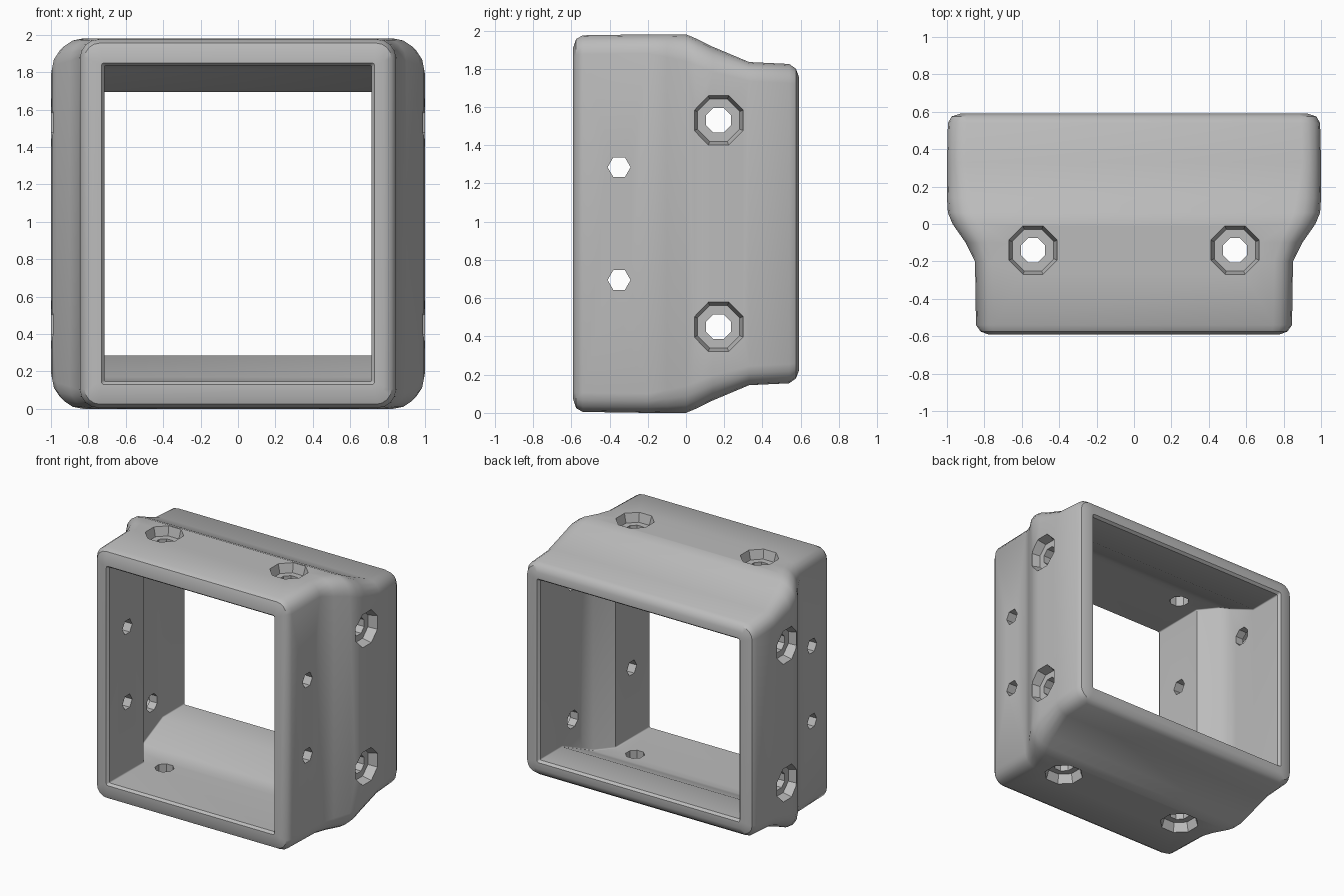
import bpy, bmesh, math
from mathutils import Matrix

cube = bpy.data.objects.get("Cube")
if cube:
    bpy.data.objects.remove(cube)

MID = 0.99  # height of the sleeve axis

grey = bpy.data.materials.new("plain grey")
grey.diffuse_color = (0.5, 0.5, 0.5, 1)
grey.use_nodes = True
grey.node_tree.nodes["Principled BSDF"].inputs["Base Color"].default_value = (0.5, 0.5, 0.5, 1)


def rounded_ring(bm, y, hx, hz, r, steps=4):
    """Rounded rectangle of vertices across the sleeve axis."""
    ring = []
    for i, (sx, sz) in enumerate(((1, 1), (-1, 1), (-1, -1), (1, -1))):
        for k in range(steps + 1):
            a = math.pi / 2 * (i + k / steps)
            x = sx * (hx - r) + r * math.cos(a)
            z = sz * (hz - r) + r * math.sin(a)
            ring.append(bm.verts.new((x, y, MID + z)))
    return ring


def new_object(name, bm):
    bmesh.ops.recalc_face_normals(bm, faces=bm.faces)
    mesh = bpy.data.meshes.new(name)
    bm.to_mesh(mesh)
    bm.free()
    obj = bpy.data.objects.new(name, mesh)
    bpy.context.collection.objects.link(obj)
    mesh.materials.append(grey)
    return obj


# Sleeve wall: y, half width, half height, corner radius
outer = [
    (-0.59, 0.78, 0.92, 0.05), (-0.575, 0.82, 0.965, 0.08), (-0.54, 0.845, 0.985, 0.1),
    (-0.2, 0.85, 0.99, 0.1), (-0.1, 0.9, 0.99, 0.12), (0, 0.97, 0.99, 0.14),
    (0.06, 0.995, 0.965, 0.14), (0.14, 1, 0.925, 0.13), (0.33, 1, 0.845, 0.1),
    (0.54, 0.995, 0.835, 0.1), (0.575, 0.975, 0.81, 0.08), (0.59, 0.93, 0.77, 0.05),
]
inner = [
    (0.59, 0.88, 0.72, 0.015), (0.57, 0.865, 0.705, 0.01), (0.3, 0.865, 0.705, 0.01),
    (0.05, 0.865, 0.82, 0.01), (-0.02, 0.82, 0.845, 0.01), (-0.15, 0.715, 0.845, 0.01),
    (-0.57, 0.715, 0.845, 0.01), (-0.59, 0.73, 0.86, 0.015),
]
bm = bmesh.new()
rings = [rounded_ring(bm, *s) for s in outer + inner]
for a, b in zip(rings, rings[1:] + rings[:1]):
    for i in range(len(a)):
        j = (i + 1) % len(a)
        bm.faces.new((a[i], a[j], b[j], b[i]))
sleeve = new_object("sleeve", bm)


def rod(bm, profile, sides, matrix):
    """Stepped solid of revolution along local z, from (radius, z) pairs."""
    loops = []
    for r, z in profile:
        angles = [2 * math.pi * (k + 0.5) / sides for k in range(sides)]
        loops.append([bm.verts.new(matrix @ Matrix.Translation(
            (r * math.cos(t), r * math.sin(t), z)).translation) for t in angles])
    for a, b in zip(loops, loops[1:]):
        for i in range(sides):
            j = (i + 1) % sides
            bm.faces.new((a[i], a[j], b[j], b[i]))
    bm.faces.new(loops[0])
    bm.faces.new(loops[-1])


def stepped(depth, surface):
    """Through hole with a wide bolt seat at both ends."""
    half = [(0.07, surface - depth), (0.12, surface - depth), (0.14, surface), (0.14, surface + 0.2)]
    return [(r, -z) for r, z in reversed(half)] + half


# Bolt seats and holes, cut right through opposite walls
bm = bmesh.new()
sideways = Matrix.Rotation(math.pi / 2, 4, 'Y')
for s in (-1, 1):
    rod(bm, stepped(0.07, 1.0), 8, Matrix.Translation((0, 0.17, MID + s * 0.54)) @ sideways)
    rod(bm, stepped(0.07, 0.99), 8, Matrix.Translation((s * 0.54, -0.14, MID)))
    rod(bm, [(0.06, -1.2), (0.06, 1.2)], 6, Matrix.Translation((0, -0.35, MID + s * 0.295)) @ sideways)
cutter = new_object("hole_cutter", bm)
cutter.hide_render = True

cut = sleeve.modifiers.new("holes", 'BOOLEAN')
cut.operation = 'DIFFERENCE'
cut.solver = 'EXACT'
cut.object = cutter
bpy.ops.object.select_all(action='DESELECT')
bpy.context.view_layer.objects.active = sleeve
sleeve.select_set(True)
bpy.ops.object.modifier_apply(modifier=cut.name)
bpy.data.objects.remove(cutter)
bpy.ops.object.shade_smooth_by_angle(angle=math.radians(35))
